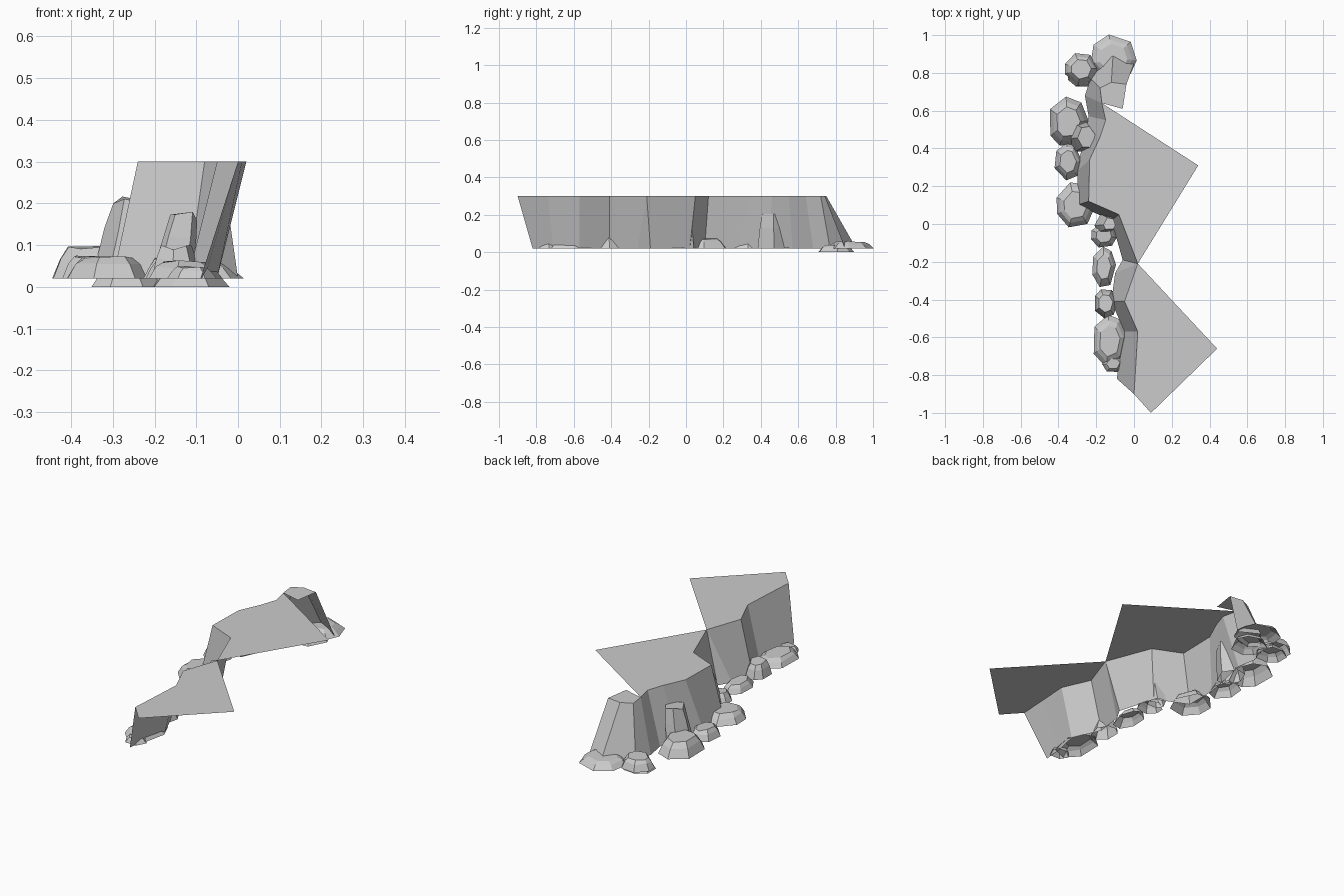
import bpy, bmesh, math, random
from mathutils import Vector

cube = bpy.data.objects.get("Cube")
if cube:
    bpy.data.objects.remove(cube, do_unlink=True)
random.seed(4)
TOP, BASE = 0.3, 0.02

stone = bpy.data.materials.new("grey_stone")
stone.use_nodes = True
grey = (0.6, 0.6, 0.6, 1)
stone.diffuse_color = grey
stone.node_tree.nodes["Principled BSDF"].inputs["Base Color"].default_value = grey


def finish(name, bm):
    mesh = bpy.data.meshes.new(name)
    bm.to_mesh(mesh)
    bm.free()
    mesh.materials.append(stone)
    obj = bpy.data.objects.new(name, mesh)
    bpy.context.scene.collection.objects.link(obj)
    return obj


def plate(name, outline):
    """Flat ground at the top of the cliff, facing up."""
    bm = bmesh.new()
    face = bm.faces.new([bm.verts.new((x, y, TOP)) for x, y in outline])
    face.normal_update()
    if face.normal.z < 0:
        face.normal_flip()
    finish(name, bm)


def strip(name, upper, lower):
    """Sloping faces between a top edge and a foot edge."""
    bm = bmesh.new()
    a = [bm.verts.new((x, y, TOP)) for x, y in upper]
    b = [bm.verts.new((x, y, BASE)) for x, y in lower]
    for i in range(len(a) - 1):
        bm.faces.new((a[i], a[i + 1], b[i + 1], b[i]))
    finish(name, bm)


def boulder(name, x, y, rx, ry, height, sides=7, foot=BASE, taper=0.6, lean=0.0):
    """Faceted rock: wide foot, bevelled shoulder, flat cap."""
    bm = bmesh.new()
    spread = [(i + random.uniform(-0.22, 0.22)) * math.tau / sides for i in range(sides)]
    rings = []
    for scale, level in ((1, 0), (0.5 + taper / 2, 0.65), (taper, 1)):
        ring = []
        for t in spread:
            z = foot + (height - foot) * level
            if level:
                z -= random.uniform(0, 0.12) * height
            ring.append(bm.verts.new((x + rx * scale * math.cos(t) + lean * level,
                                      y + ry * scale * math.sin(t), z)))
        rings.append(ring)
    for low, high in zip(rings, rings[1:]):
        for i in range(sides):
            j = (i + 1) % sides
            bm.faces.new((low[i], low[j], high[j], high[i]))
    bm.faces.new(rings[-1])
    finish(name, bm)


# Cliff face, front to back: top edge and foot
front_top = [(0, -.9), (.01, -.74), (.02, -.57), (-.05, -.41), (.02, -.21)]
front_foot = [(-.09, -.82), (-.08, -.71), (-.05, -.57), (-.12, -.41), (-.1, -.26)]
back_top = [(.02, -.21), (-.08, .05), (-.24, .12), (-.235, .34),
            (-.18, .46), (-.15, .55), (-.17, .64)]
back_foot = [(-.06, -.19), (-.12, .02), (-.3, .1), (-.3, .28),
             (-.27, .44), (-.24, .57), (-.26, .68)]
strip("cliff_face", front_top + back_top, front_foot + back_foot)

# Ground plates along the top
plate("front_ground", front_top + [(.44, -.66), (.09, -1)])
plate("back_ground", back_top + [(.34, .31)])

# Headland that ends the cliff, open behind
head_top = [(-.17, .64), (-.18, .72), (-.12, .75), (-.04, .74)]
head_foot = [(-.26, .68), (-.23, .77), (-.11, .91), (0, .85)]
strip("headland_face", head_top, head_foot)
plate("headland_top", head_top + [(-.06, .61)])

# Boulders along the foot: x, y, half width, half depth, height
boulders = {
    "headland_boulder": (-.11, .88, .125, .125, .06),
    "outer_boulder": (-.28, .82, .09, .09, .08),
    "large_boulder": (-.35, .54, .11, .135, .1),
    "middle_boulder": (-.35, .33, .075, .1, .075),
    "bend_boulder": (-.31, .1, .105, .125, .075),
    "notch_boulder": (-.16, -.06, .07, .07, .07),
    "ledge_boulder": (-.16, -.23, .065, .11, .065),
    "small_boulder": (-.15, -.42, .065, .08, .1),
    "front_boulder": (-.13, -.62, .095, .14, .065),
}
for name, size in boulders.items():
    boulder(name, *size)

# Low slabs set into the ground
boulder("outer_slab", -.27, .8, .09, .08, .04, foot=0)
boulder("headland_slab", -.12, .8, .1, .1, .04, foot=0)
boulder("front_slab", -.11, -.74, .06, .05, .05, sides=6)

# Tall stones leaning on the cliff
boulder("tall_stone", -.28, .46, .07, .085, .22, sides=6, taper=.7, lean=.03)
boulder("notch_stone", -.16, 0, .05, .055, .18, sides=6, taper=.65, lean=.03)
